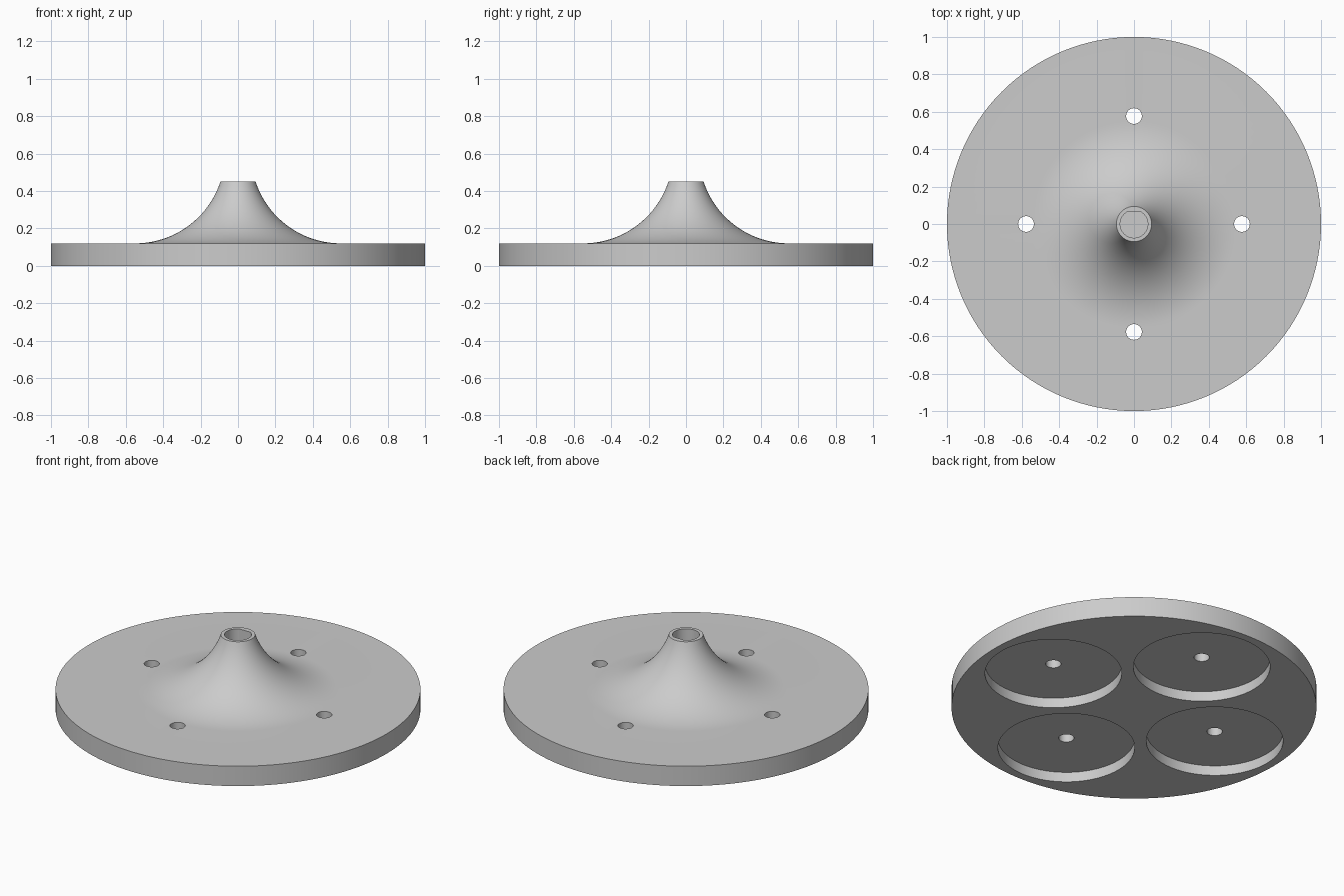
import bpy, bmesh, math
from mathutils import Matrix, Vector

if "Cube" in bpy.data.objects:
    bpy.data.objects.remove(bpy.data.objects["Cube"], do_unlink=True)

BASE_H, HUB_TOP = 0.12, 0.45
FILLET_R, FILLET_X = 0.48, 0.55   # flared hub: radius and where it meets the base
RING = 0.577                      # distance of pockets and holes from the axis
SEGMENTS = 128

grey = bpy.data.materials.new("plain_grey")
grey.use_nodes = True
colour = (0.6, 0.6, 0.6, 1)
grey.diffuse_color = colour
grey.node_tree.nodes["Principled BSDF"].inputs["Base Color"].default_value = colour


def make_object(name, bm):
    bmesh.ops.recalc_face_normals(bm, faces=bm.faces)
    mesh = bpy.data.meshes.new(name)
    bm.to_mesh(mesh)
    bm.free()
    mesh.materials.append(grey)
    obj = bpy.data.objects.new(name, mesh)
    bpy.context.collection.objects.link(obj)
    return obj


def lathe(name, profile):
    bm = bmesh.new()
    verts = [bm.verts.new((r, 0, z)) for r, z in profile]
    edges = [bm.edges.new(pair) for pair in zip(verts, verts[1:])]
    bmesh.ops.spin(bm, geom=verts + edges, cent=(0, 0, 0), axis=(0, 0, 1),
                   angle=math.tau, steps=SEGMENTS, use_duplicate=False)
    bmesh.ops.remove_doubles(bm, verts=bm.verts, dist=1e-5)
    # close the flat top and underside
    bmesh.ops.holes_fill(bm, edges=[e for e in bm.edges if e.is_boundary], sides=0)
    return make_object(name, bm)


def cylinder(bm, radius, z0, z1, x=0, y=0, segments=64):
    place = Matrix.Translation((x, y, (z0 + z1) / 2))
    return bmesh.ops.create_cone(bm, cap_ends=True, segments=segments, radius1=radius,
                                 radius2=radius, depth=z1 - z0, matrix=place)["verts"]


def cut(target, cutter):
    cutter.hide_render = True
    mod = target.modifiers.new("cut", "BOOLEAN")
    mod.operation, mod.solver, mod.object = "DIFFERENCE", "EXACT", cutter
    bpy.context.view_layer.objects.active = target
    bpy.ops.object.modifier_apply(modifier=mod.name)
    bpy.data.objects.remove(cutter, do_unlink=True)


# Disc with a concave flared hub, turned as one piece
profile = [(1, 0), (1, BASE_H)]
centre_z = BASE_H + FILLET_R
top_angle = math.acos((centre_z - HUB_TOP) / FILLET_R)
for i in range(25):
    a = top_angle * i / 24
    profile.append((FILLET_X - FILLET_R * math.sin(a), centre_z - FILLET_R * math.cos(a)))
body = lathe("flanged_disc", profile)

# Round pockets in the underside, then through holes in their floors
for name, radius, z0, z1 in (("pocket_cutter", 0.375, -0.1, 0.06),
                             ("hole_cutter", 0.042, -0.2, 0.3)):
    bm = bmesh.new()
    for k in range(4):
        a = k * math.pi / 2
        cylinder(bm, radius, z0, z1, RING * math.cos(a), RING * math.sin(a))
    cut(body, make_object(name, bm))

# Blind D-shaped shaft socket, with its flat toward the back
bm = bmesh.new()
cylinder(bm, 0.074, BASE_H, 0.6)
geom = bm.verts[:] + bm.edges[:] + bm.faces[:]
bmesh.ops.bisect_plane(bm, geom=geom, plane_co=Vector((0, 0.064, 0)),
                       plane_no=Vector((0, 1, 0)), clear_outer=True)
bmesh.ops.holes_fill(bm, edges=[e for e in bm.edges if e.is_boundary], sides=0)
cut(body, make_object("socket_cutter", bm))

# Smooth turned surfaces, crisp rims
bpy.ops.object.select_all(action="DESELECT")
body.select_set(True)
bpy.context.view_layer.objects.active = body
bpy.ops.object.shade_smooth_by_angle(angle=math.radians(25))
